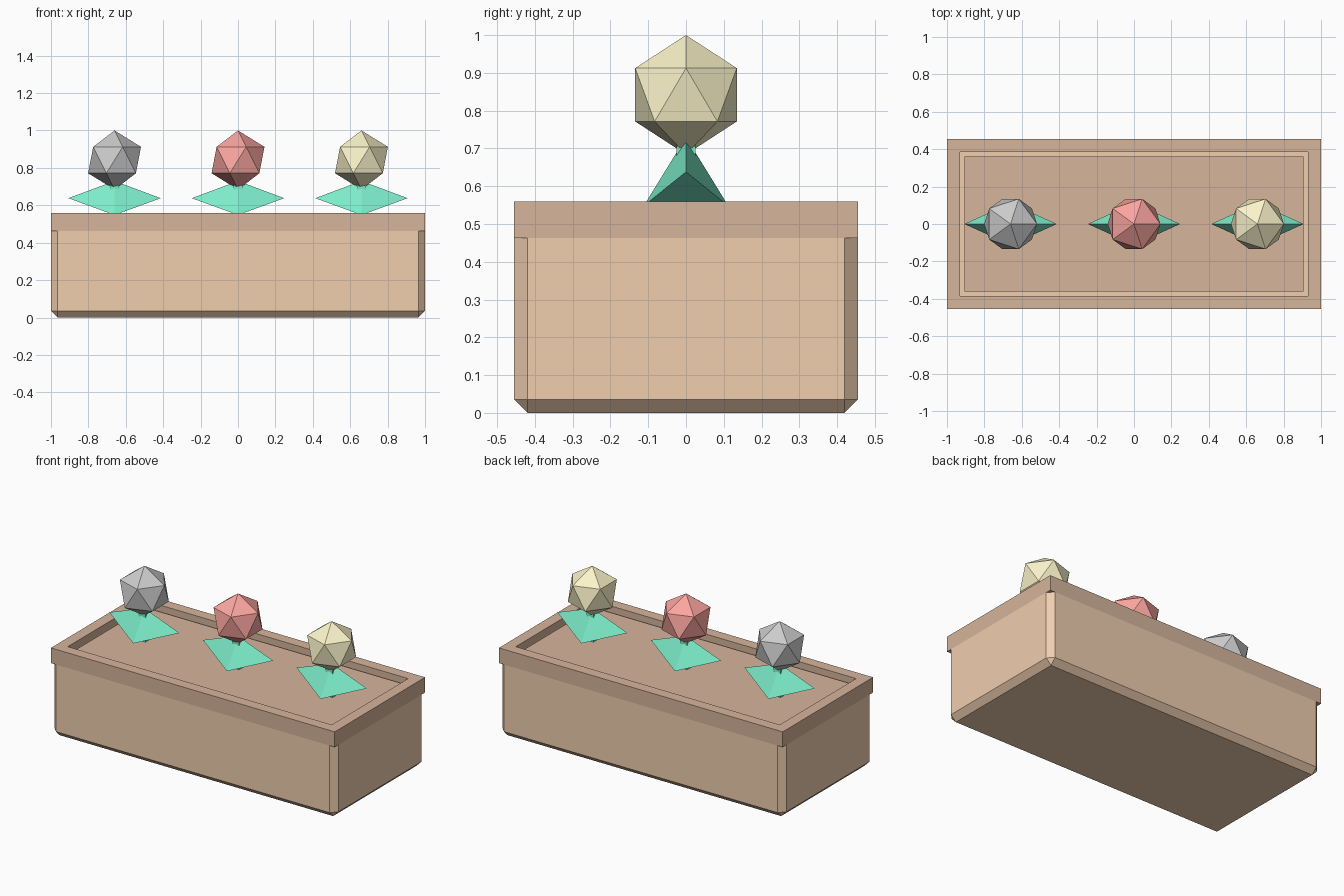
import bpy, bmesh

if "Cube" in bpy.data.objects:
    bpy.data.objects.remove(bpy.data.objects["Cube"])


def material(name, rgb):
    m = bpy.data.materials.new(name)
    m.diffuse_color = (*rgb, 1)
    m.use_nodes = True
    m.node_tree.nodes["Principled BSDF"].inputs["Base Color"].default_value = m.diffuse_color
    return m


def make(name, bm, mat=None):
    bmesh.ops.recalc_face_normals(bm, faces=bm.faces)
    me = bpy.data.meshes.new(name)
    bm.to_mesh(me)
    bm.free()
    ob = bpy.data.objects.new(name, me)
    bpy.context.collection.objects.link(ob)
    if mat:
        me.materials.append(mat)
    return ob


def box(hx, hy, z0, z1):
    bm = bmesh.new()
    bmesh.ops.create_cube(bm, size=2)
    for v in bm.verts:
        v.co = (v.co.x * hx, v.co.y * hy, z1 if v.co.z > 0 else z0)
    return bm


wood = material("wood", (0.87, 0.62, 0.43))
trim = material("trim", (0.67, 0.46, 0.33))
green = material("leaf_green", (0.20, 0.83, 0.58))
red = material("red", (0.97, 0.38, 0.35))
cream = material("cream", (0.97, 0.90, 0.59))

# Planter body: chamfered corners and bottom edges
HX, HY, SPLIT, TOP = 1.0, 0.455, 0.463, 0.56
bm = box(HX, HY, 0, SPLIT)
edges = [e for e in bm.edges if min(v.co.z for v in e.verts) < 0.1]
bmesh.ops.bevel(bm, geom=edges, offset=0.036, segments=1, affect='EDGES')
make("planter_body", bm, wood)

# Square-cornered rim around the top
bm = bmesh.new()
rings = []
for x, y, z in ((HX, HY, SPLIT), (HX, HY, TOP), (0.93, 0.385, TOP), (0.93, 0.385, SPLIT)):
    rings.append([bm.verts.new((sx * x, sy * y, z))
                  for sx, sy in ((-1, -1), (1, -1), (1, 1), (-1, 1))])
for i in range(4):
    a, b = rings[i], rings[(i + 1) % 4]
    for j in range(4):
        k = (j + 1) % 4
        bm.faces.new((a[j], a[k], b[k], b[j]))
make("planter_rim", bm, trim)

# Soil block, with a narrow gap to the rim
SOIL = 0.53
make("soil", box(0.905, 0.362, SPLIT, SOIL), trim)

# Three flowers: stem, folded leaf and faceted bloom
for label, x, mat in (("left", -0.66, None), ("middle", 0, red), ("right", 0.66, cream)):
    bm = box(0.025, 0.025, SOIL, 0.76)
    bmesh.ops.translate(bm, verts=bm.verts, vec=(x, 0, 0))
    make(label + "_stem", bm, green)

    bm = bmesh.new()
    top = bm.verts.new((x, 0, 0.73))
    front, back = (bm.verts.new((x, s * 0.112, 0.548)) for s in (-1, 1))
    for s in (-1, 1):
        tip = bm.verts.new((x + s * 0.247, 0, 0.638))
        for tri in ((top, front, tip), (top, tip, back), (front, back, tip)):
            bm.faces.new(tri)
    make(label + "_leaves", bm, green)

    bm = bmesh.new()
    bmesh.ops.create_icosphere(bm, subdivisions=1, radius=0.158)
    bmesh.ops.translate(bm, verts=bm.verts, vec=(x, 0, 0.842))
    make(label + "_bloom", bm, mat)
